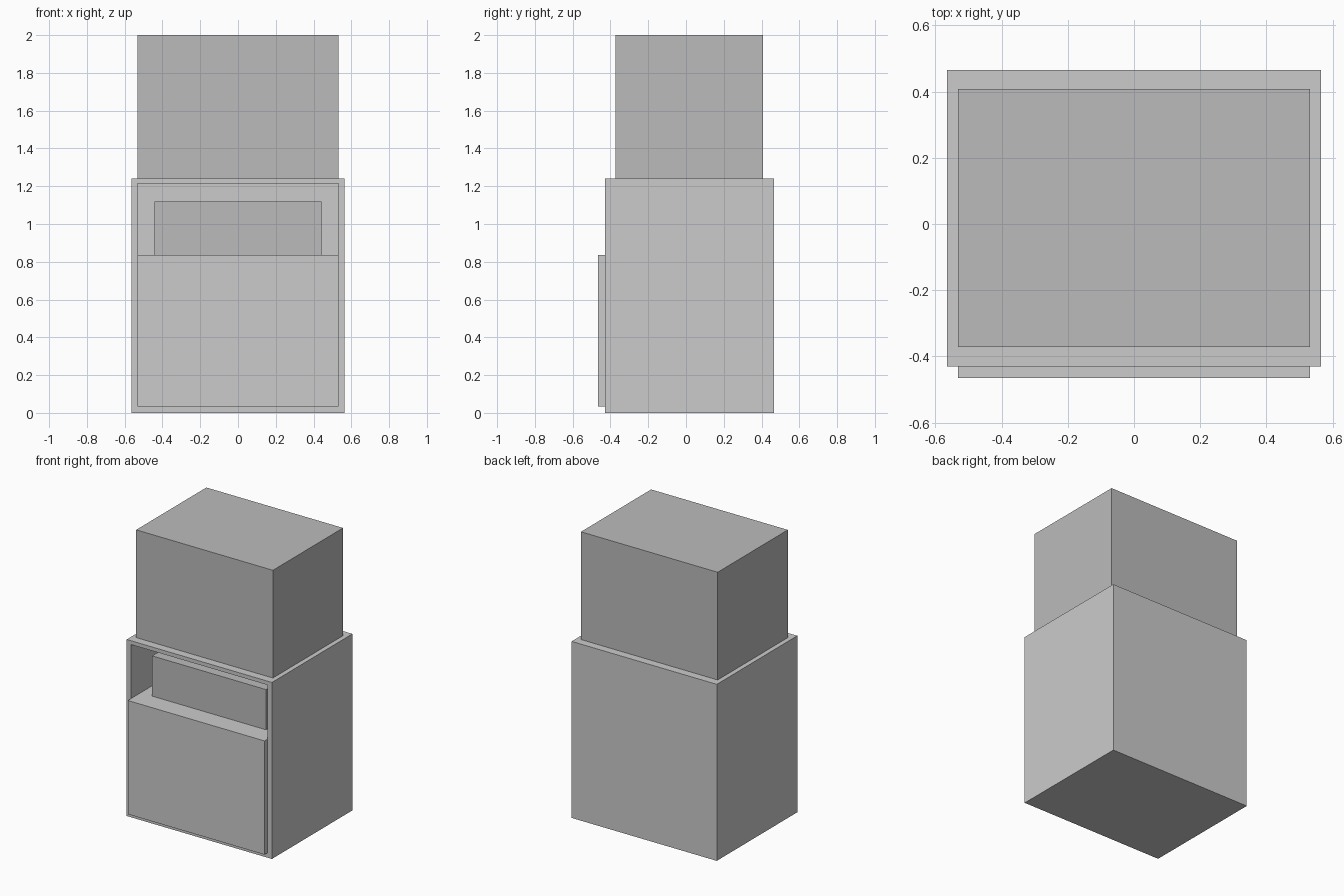
import bpy

if "Cube" in bpy.data.objects:
    bpy.data.objects.remove(bpy.data.objects["Cube"])


def box(name, x, y, z):
    """Axis-aligned box from (min, max) ranges."""
    bpy.ops.mesh.primitive_cube_add(
        size=1, location=[(a + b) / 2 for a, b in (x, y, z)])
    ob = bpy.context.object
    ob.name = name
    ob.scale = [b - a for a, b in (x, y, z)]
    bpy.ops.object.transform_apply(location=False, rotation=False, scale=True)
    return ob


def paint(ob, name, shade):
    mat = bpy.data.materials.get(name) or bpy.data.materials.new(name)
    mat.diffuse_color = (shade, shade, shade, 1)
    mat.use_nodes = True
    mat.node_tree.nodes["Principled BSDF"].inputs["Base Color"].default_value = mat.diffuse_color
    ob.data.materials.append(mat)


# Lower cabinet with an open niche above the door
cabinet = box("cabinet", (-0.565, 0.565), (-0.43, 0.465), (0, 1.242))
niche = box("niche_cutter", (-0.532, 0.532), (-0.6, 0.43), (0.835, 1.215))
niche.hide_render = True
niche.hide_set(True)
cut = cabinet.modifiers.new("niche", 'BOOLEAN')
cut.operation = 'DIFFERENCE'
cut.solver = 'EXACT'
cut.object = niche

# Door panel standing proud of the cabinet front
box("door_panel", (-0.532, 0.532), (-0.465, -0.43), (0.035, 0.835))

# Darker box resting inside the niche
inner = box("inner_box", (-0.443, 0.443), (-0.322, 0.36), (0.835, 1.118))
paint(inner, "dark_grey", 0.5)

# Large darker box on top
upper = box("upper_box", (-0.532, 0.532), (-0.372, 0.408), (1.242, 2.0))
paint(upper, "dark_grey", 0.5)
